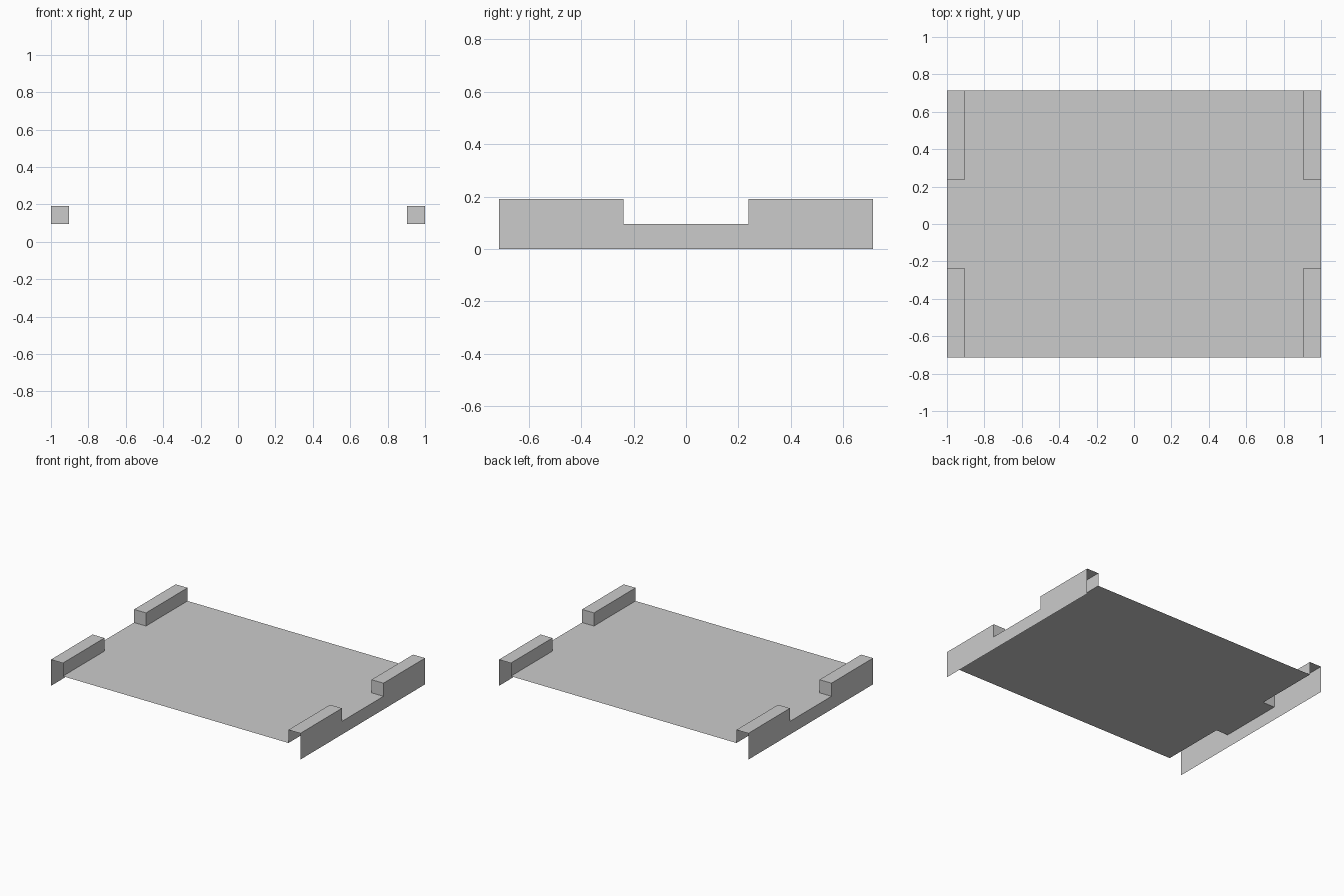
import bpy, bmesh

if "Cube" in bpy.data.objects:
    bpy.data.objects.remove(bpy.data.objects["Cube"])

U = 2 / 21                       # grid unit: the tray is 21 x 15 units
HALF_X, HALF_Y, GAP_Y = 10.5, 7.5, 2.5


def sweep(bm, profile, y0, y1):
    """Sweep an open x-z profile from y0 to y1 as a strip of quads."""
    rows = [[bm.verts.new((x * U, y * U, z * U)) for x, z in profile] for y in (y0, y1)]
    for i in range(len(profile) - 1):
        bm.faces.new((rows[0][i], rows[1][i], rows[1][i + 1], rows[0][i + 1]))


def finish(name, bm):
    """Make the object and mirror the quarter across x and y."""
    bmesh.ops.remove_doubles(bm, verts=bm.verts, dist=1e-5)
    mesh = bpy.data.meshes.new(name)
    bm.to_mesh(mesh)
    bm.free()
    obj = bpy.data.objects.new(name, mesh)
    bpy.context.collection.objects.link(obj)
    mod = obj.modifiers.new("Mirror", 'MIRROR')
    mod.use_axis = (True, True, False)


# Thin deck, notched under the corner rails
bm = bmesh.new()
sweep(bm, [(0, 1), (HALF_X - 1, 1)], 0, GAP_Y)
sweep(bm, [(HALF_X - 1, 1), (HALF_X, 1)], 0, GAP_Y)
sweep(bm, [(0, 1), (HALF_X - 1, 1)], GAP_Y, HALF_Y)
finish("deck", bm)

# Low side skirt hanging from the deck edge
bm = bmesh.new()
sweep(bm, [(HALF_X, 1), (HALF_X, 0)], 0, HALF_Y)
finish("side_skirt", bm)

# Hollow corner rails: closed towards the middle gap, open at the outer ends
bm = bmesh.new()
sweep(bm, [(HALF_X - 1, 1), (HALF_X - 1, 2), (HALF_X, 2), (HALF_X, 1)], GAP_Y, HALF_Y)
cap = [(HALF_X - 1, 1), (HALF_X - 1, 2), (HALF_X, 2), (HALF_X, 1)]
bm.faces.new([bm.verts.new((x * U, GAP_Y * U, z * U)) for x, z in cap][::-1])
bm.normal_update()
for f in bm.faces:
    if f.normal.y > 0.5:         # end cap faces the gap
        f.normal_flip()
finish("corner_rail", bm)
